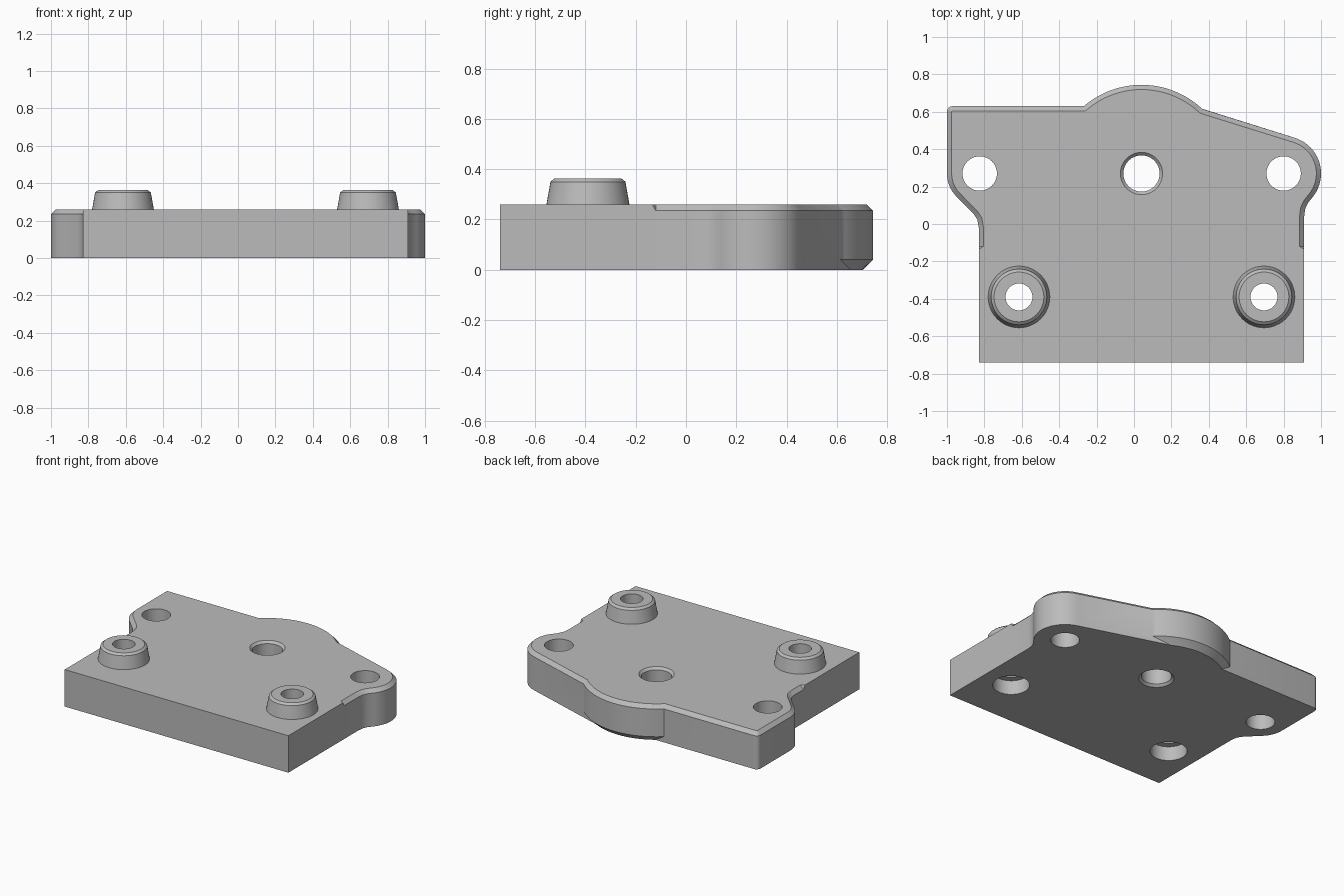
import bpy, bmesh, math
from math import sin, cos, radians
from mathutils import Vector

cube = bpy.data.objects.get("Cube")
if cube:
    bpy.data.objects.remove(cube, do_unlink=True)

grey = bpy.data.materials.new("plain grey")
grey.use_nodes = True
grey.diffuse_color = (0.5, 0.5, 0.5, 1)
grey.node_tree.nodes["Principled BSDF"].inputs["Base Color"].default_value = (0.5, 0.5, 0.5, 1)

TOP, CHAMFER, LOW = 0.26, 0.025, 0.04
HOLE_Y, BOSS_Y = 0.27, -0.39


def make_object(name, bm):
    bmesh.ops.recalc_face_normals(bm, faces=bm.faces)
    mesh = bpy.data.meshes.new(name)
    bm.to_mesh(mesh)
    bm.free()
    mesh.materials.append(grey)
    ob = bpy.data.objects.new(name, mesh)
    bpy.context.collection.objects.link(ob)
    return ob


def arc(cx, cy, r, start, end, steps):
    angles = [radians(start + (end - start) * i / steps) for i in range(steps + 1)]
    return [Vector((cx + r * cos(a), cy + r * sin(a))) for a in angles]


def revolve(name, profile, x, y, sides=48):
    """Closed (radius, height) profile turned about a vertical axis."""
    bm = bmesh.new()
    verts = [bm.verts.new((x + r, y, z)) for r, z in profile]
    edges = [bm.edges.new((verts[i - 1], verts[i])) for i in range(len(verts))]
    bmesh.ops.spin(bm, geom=verts + edges, cent=(x, y, 0), axis=(0, 0, 1),
                   angle=math.tau, steps=sides)
    bmesh.ops.remove_doubles(bm, verts=bm.verts, dist=0.0001)
    bmesh.ops.dissolve_degenerate(bm, edges=bm.edges, dist=0.0001)
    loose = [e for e in bm.edges if not e.link_faces]
    bmesh.ops.delete(bm, geom=loose, context='EDGES')
    return make_object(name, bm)


def smooth(ob):
    bpy.ops.object.select_all(action='DESELECT')
    ob.select_set(True)
    bpy.context.view_layer.objects.active = ob
    bpy.ops.object.shade_smooth_by_angle(angle=radians(25))


def vectors(*pairs):
    return [Vector(p) for p in pairs]


# Plate outline, counter-clockwise from the front left corner
right_side = vectors((-0.83, -0.74), (0.91, -0.74), (0.91, -0.135), (0.91, -0.12),
                     (0.91, 0.04), (0.915, 0.08), (0.93, 0.113))
right_side += arc(0.80, HOLE_Y, 0.2, -40, 73, 20)
bulge = arc(0.04, HOLE_Y, 0.474, 46.7, 130.6, 28)
left_side = arc(-0.97, 0.60, 0.03, 90, 180, 6)
left_side += arc(-0.825, HOLE_Y, 0.175, 180, 225, 8)
left_side += vectors((-0.86, 0.057), (-0.838, 0.025), (-0.83, -0.02),
                     (-0.83, -0.12), (-0.83, -0.135))
outline = right_side + bulge + left_side

# The underside of the rear bulge is cut back by a conical chamfer
underside = right_side + arc(0.04, HOLE_Y, 0.434, 62.5, 123.95, 28) + left_side


def chamfered(p):
    return p.y > -0.13


def inset(i):
    p, before, after = outline[i], outline[i - 1], outline[(i + 1) % len(outline)]
    if not chamfered(p):
        return p
    a, b = (p - before).normalized(), (after - p).normalized()
    n1, n2 = Vector((-a.y, a.x)), Vector((-b.y, b.x))
    return p + (n1 + n2) * (CHAMFER / (1 + n1.dot(n2)))


# Plate built as stacked loops: underside, low edge, chamfer edge, top
bm = bmesh.new()
loops = [
    [bm.verts.new((p.x, p.y, 0)) for p in underside],
    [bm.verts.new((p.x, p.y, LOW)) for p in outline],
    [bm.verts.new((p.x, p.y, TOP - CHAMFER * chamfered(p))) for p in outline],
    [bm.verts.new((*inset(i), TOP)) for i in range(len(outline))],
]
for lower, upper in zip(loops, loops[1:]):
    for i in range(len(outline)):
        bm.faces.new((lower[i - 1], lower[i], upper[i], upper[i - 1]))
bm.faces.new(loops[0][::-1])
bm.faces.new(loops[-1])
bmesh.ops.remove_doubles(bm, verts=bm.verts, dist=0.0001)
plate = make_object("plate", bm)

# Hole cutters: plain lug holes, chamfered centre hole, counterbored boss holes
lug_hole = [(0, -0.1), (0.092, -0.1), (0.092, 0.4), (0, 0.4)]
centre_hole = [(0, -0.02), (0.133, -0.02), (0.097, 0.016), (0.097, TOP - 0.016),
               (0.133, TOP + 0.02), (0, TOP + 0.02)]
boss_hole = [(0, -0.1), (0.118, -0.1), (0.118, 0.1), (0.072, 0.1), (0.072, 0.4), (0, 0.4)]
boss_xs = {"right": -0.615, "left": 0.695}
cutters = [revolve("hole_cutter", lug_hole, x, HOLE_Y) for x in (-0.825, 0.80)]
cutters.append(revolve("hole_cutter", centre_hole, 0.04, HOLE_Y))
cutters += [revolve("hole_cutter", boss_hole, x, BOSS_Y) for x in boss_xs.values()]

bpy.context.view_layer.objects.active = plate
for cutter in cutters:
    cutter.hide_render = True
    mod = plate.modifiers.new("hole", 'BOOLEAN')
    mod.operation = 'DIFFERENCE'
    mod.solver = 'EXACT'
    mod.object = cutter
    bpy.ops.object.modifier_apply(modifier=mod.name)
for cutter in cutters:
    bpy.data.objects.remove(cutter, do_unlink=True)
smooth(plate)

# Tapered hollow bosses on the front of the plate
boss = [(0.072, TOP), (0.165, TOP), (0.149, 0.35), (0.133, 0.363), (0.072, 0.363)]
for side, x in boss_xs.items():
    smooth(revolve(side + "_boss", boss, x, BOSS_Y))
